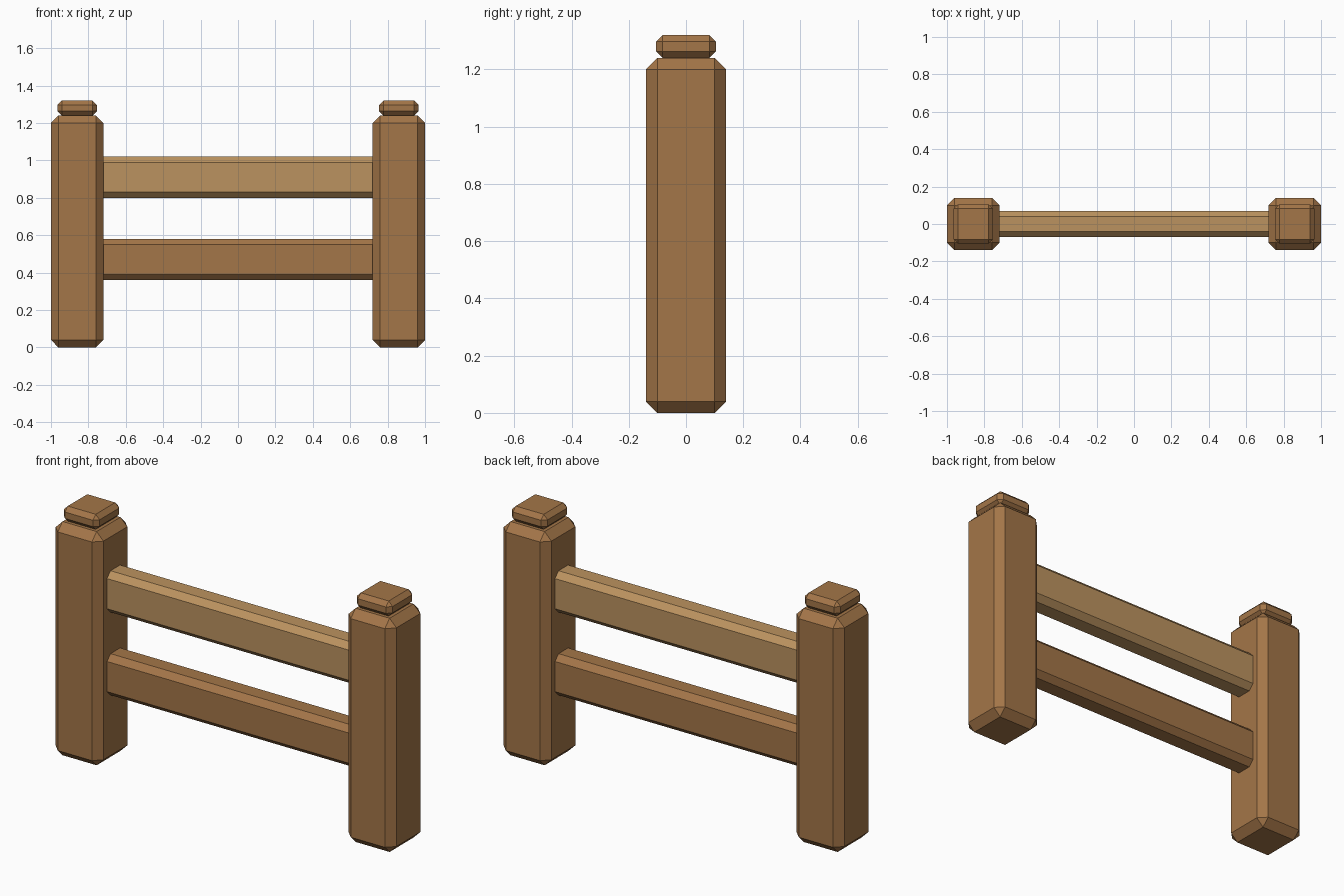
import bpy, bmesh
from mathutils import Vector

if "Cube" in bpy.data.objects:
    bpy.data.objects.remove(bpy.data.objects["Cube"])


def material(name, color):
    m = bpy.data.materials.new(name)
    m.diffuse_color = (*color, 1)
    m.use_nodes = True
    m.node_tree.nodes["Principled BSDF"].inputs["Base Color"].default_value = m.diffuse_color
    return m


def chamfered_box(name, lo, hi, bevel, mat):
    """Box between two corners with single-segment chamfered edges."""
    lo, hi = Vector(lo), Vector(hi)
    bm = bmesh.new()
    bmesh.ops.create_cube(bm, size=1)
    bmesh.ops.scale(bm, vec=hi - lo, verts=bm.verts)
    bmesh.ops.translate(bm, vec=(lo + hi) / 2, verts=bm.verts)
    bmesh.ops.bevel(bm, geom=bm.edges[:], offset=bevel, offset_type='OFFSET',
                    segments=1, affect='EDGES', clamp_overlap=True)
    mesh = bpy.data.meshes.new(name)
    bm.to_mesh(mesh)
    bm.free()
    mesh.materials.append(mat)
    ob = bpy.data.objects.new(name, mesh)
    bpy.context.collection.objects.link(ob)
    return ob


dark_wood = material("dark_wood", (0.37, 0.18, 0.065))
light_wood = material("light_wood", (0.50, 0.29, 0.115))

# Posts with caps
for side, cx in (("left", -0.86), ("right", 0.86)):
    chamfered_box(side + "_post", (cx - 0.14, -0.14, 0), (cx + 0.14, 0.14, 1.24), 0.04, dark_wood)
    chamfered_box(side + "_post_cap", (cx - 0.105, -0.105, 1.24), (cx + 0.105, 0.105, 1.32), 0.023, dark_wood)

# Rails, ends sunk into the posts
for name, z, mat in (("lower_rail", 0.47, dark_wood), ("upper_rail", 0.91, light_wood)):
    chamfered_box(name, (-0.76, -0.07, z - 0.11), (0.76, 0.07, z + 0.11), 0.03, mat)
